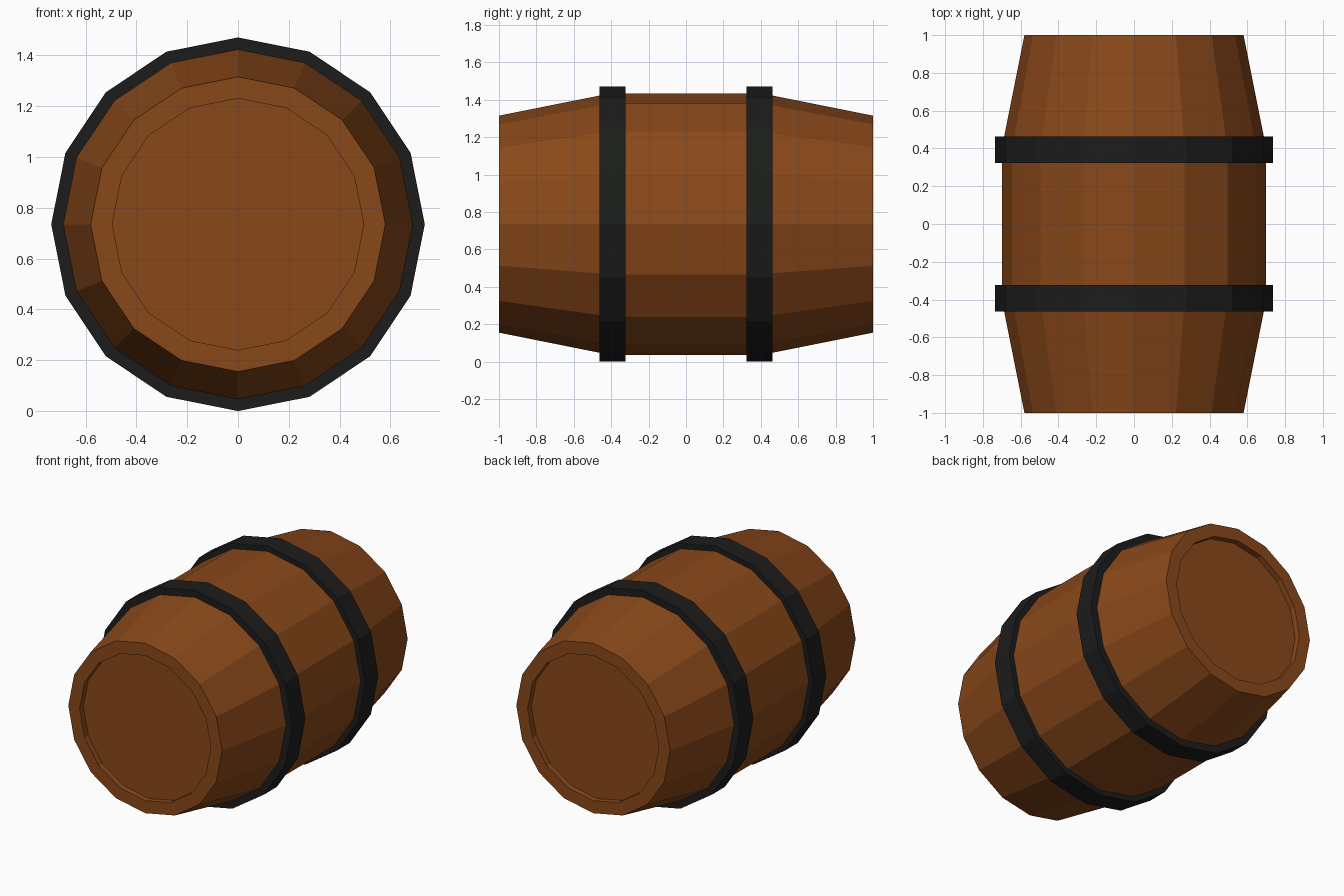
import bpy, bmesh, math

if "Cube" in bpy.data.objects:
    bpy.data.objects.remove(bpy.data.objects["Cube"])

SIDES = 16
AXIS_Z = 0.735


def material(name, color):
    mat = bpy.data.materials.new(name)
    mat.diffuse_color = color
    mat.use_nodes = True
    mat.node_tree.nodes["Principled BSDF"].inputs["Base Color"].default_value = mat.diffuse_color
    return mat


def lathe(name, profile, mat, closed_loop=False):
    """Revolve (radius, y) points around the horizontal barrel axis."""
    bm = bmesh.new()
    rings = []
    for r, y in profile:
        rings.append([bm.verts.new((r * math.sin(2 * math.pi * i / SIDES), y,
                                    AXIS_Z + r * math.cos(2 * math.pi * i / SIDES)))
                      for i in range(SIDES)])
    pairs = list(zip(rings, rings[1:]))
    if closed_loop:
        pairs.append((rings[-1], rings[0]))
    else:
        bm.faces.new(rings[0])
        bm.faces.new(rings[-1])
    for a, b in pairs:
        for i in range(SIDES):
            j = (i + 1) % SIDES
            bm.faces.new((a[i], a[j], b[j], b[i]))
    bmesh.ops.recalc_face_normals(bm, faces=bm.faces)
    mesh = bpy.data.meshes.new(name)
    bm.to_mesh(mesh)
    bm.free()
    mesh.materials.append(mat)
    obj = bpy.data.objects.new(name, mesh)
    bpy.context.collection.objects.link(obj)
    return obj


wood = material("wood", (0.25, 0.065, 0.010, 1))
iron = material("iron", (0.011, 0.012, 0.011, 1))

# Bulging body with a shallow recessed lid at both ends
half = [(0.495, -0.96), (0.495, -1.0), (0.58, -1.0), (0.70, -0.40)]
lathe("barrel_body", half + [(r, -y) for r, y in reversed(half)], wood)

# Two iron hoops
for name, y in (("front_hoop", -0.393), ("back_hoop", 0.393)):
    w = 0.07
    lathe(name, [(0.735, y - w), (0.735, y + w), (0.67, y + w), (0.67, y - w)],
          iron, closed_loop=True)
